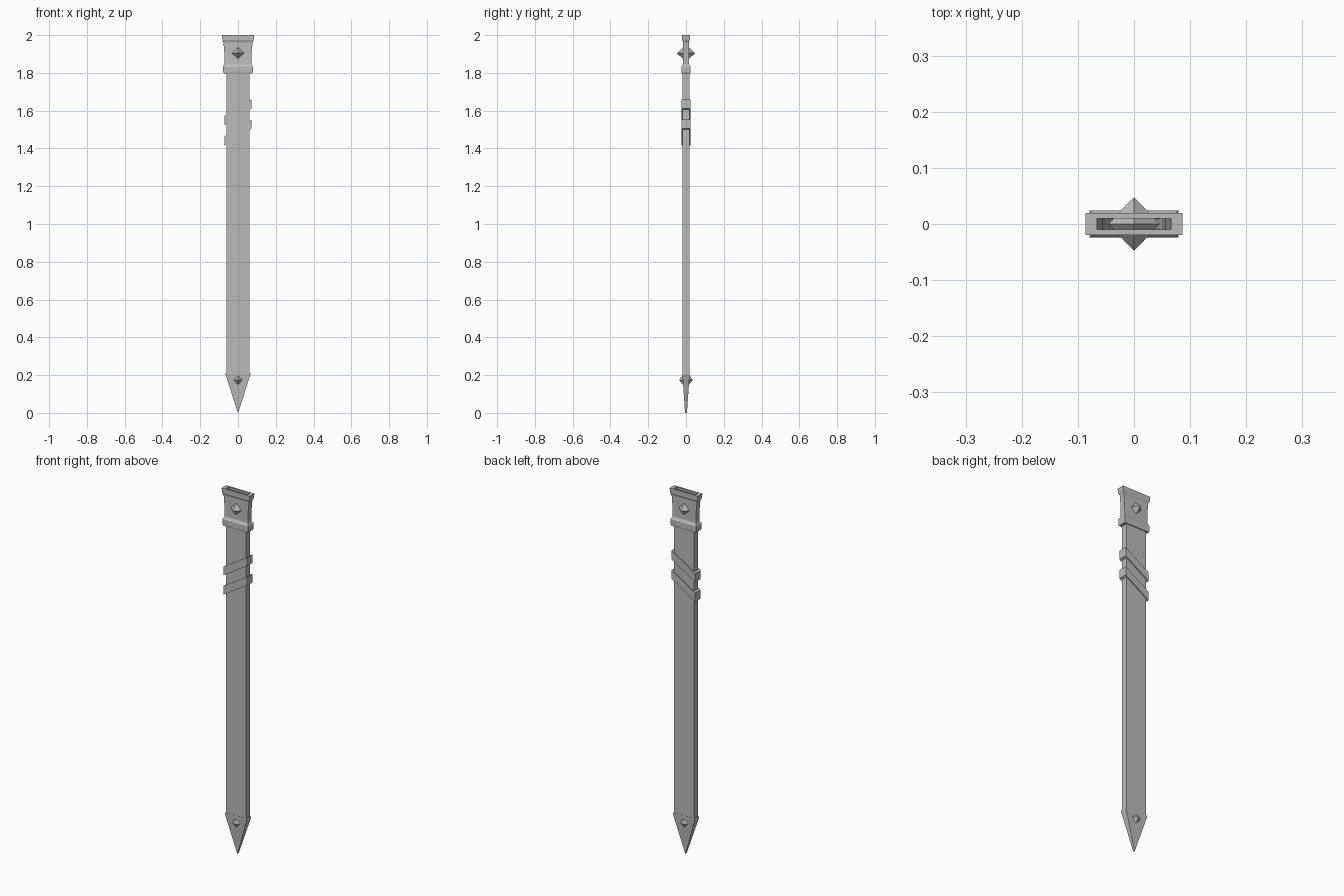
import bpy
import bmesh

cube = bpy.data.objects.get("Cube")
if cube:
    bpy.data.objects.remove(cube, do_unlink=True)

# One plain grey for every part
grey = bpy.data.materials.new("plain_grey")
grey.use_nodes = True
grey.diffuse_color = (0.5, 0.5, 0.5, 1)
grey.node_tree.nodes["Principled BSDF"].inputs["Base Color"].default_value = grey.diffuse_color


def finish(name, bm):
    mesh = bpy.data.meshes.new(name)
    bm.to_mesh(mesh)
    bm.free()
    mesh.materials.append(grey)
    obj = bpy.data.objects.new(name, mesh)
    bpy.context.collection.objects.link(obj)
    return obj


def loft(name, sections, slope=0.0, cap_start=False, cap_end=False):
    """Join rectangular rings given as (height, half width, half depth)."""
    bm = bmesh.new()
    rings = []
    for z, hx, hy in sections:
        corners = ((-hx, -hy), (hx, -hy), (hx, hy), (-hx, hy))
        rings.append([bm.verts.new((x, y, z + slope * x)) for x, y in corners])
    for a, b in zip(rings, rings[1:]):
        for i in range(4):
            j = (i + 1) % 4
            bm.faces.new((a[i], a[j], b[j], b[i]))
    if cap_start:
        bm.faces.new(rings[0][::-1])
    if cap_end:
        bm.faces.new(rings[-1])
    return finish(name, bm)


def stud(name, z, radius, depth):
    """Octahedral stud that shows on both broad sides."""
    bm = bmesh.new()
    ends = [bm.verts.new((0, s * depth, z)) for s in (-1, 1)]
    rim = [bm.verts.new((x * radius, 0, z + v * radius))
           for x, v in ((1, 0), (0, 1), (-1, 0), (0, -1))]
    for i in range(4):
        j = (i + 1) % 4
        bm.faces.new((ends[0], rim[i], rim[j]))
        bm.faces.new((ends[1], rim[j], rim[i]))
    return finish(name, bm)


# Long flat sheath body
loft("sheath_body", [(0.2, 0.062, 0.018), (1.82, 0.062, 0.018)])

# Flared collar, continuing into the hollow slot with its pointed floor
loft("collar_and_slot", [
    (1.797, 0.058, 0.015), (1.797, 0.074, 0.022), (1.803, 0.078, 0.024),
    (1.832, 0.079, 0.024), (1.846, 0.071, 0.016), (1.90, 0.072, 0.015),
    (1.962, 0.077, 0.015), (1.975, 0.083, 0.020), (2.0, 0.086, 0.020),
    (2.0, 0.066, 0.010), (1.8, 0.055, 0.010), (0.2, 0.05, 0.010),
    (0.04, 0.002, 0.003),
], cap_end=True)

# Pointed metal tip
loft("tip", [
    (0.0, 0.001, 0.005), (0.205, 0.066, 0.019), (0.215, 0.064, 0.019),
    (0.215, 0.058, 0.015),
], cap_start=True)

# Two slanted wrap bands
for label, z in (("upper", 1.568), ("lower", 1.461)):
    loft(label + "_band", [
        (z, 0.057, 0.014), (z, 0.072, 0.024),
        (z + 0.047, 0.072, 0.024), (z + 0.047, 0.057, 0.014),
    ], slope=0.62)

# Diamond studs
stud("collar_stud", 1.905, 0.046, 0.048)
stud("tip_stud", 0.175, 0.045, 0.036)
